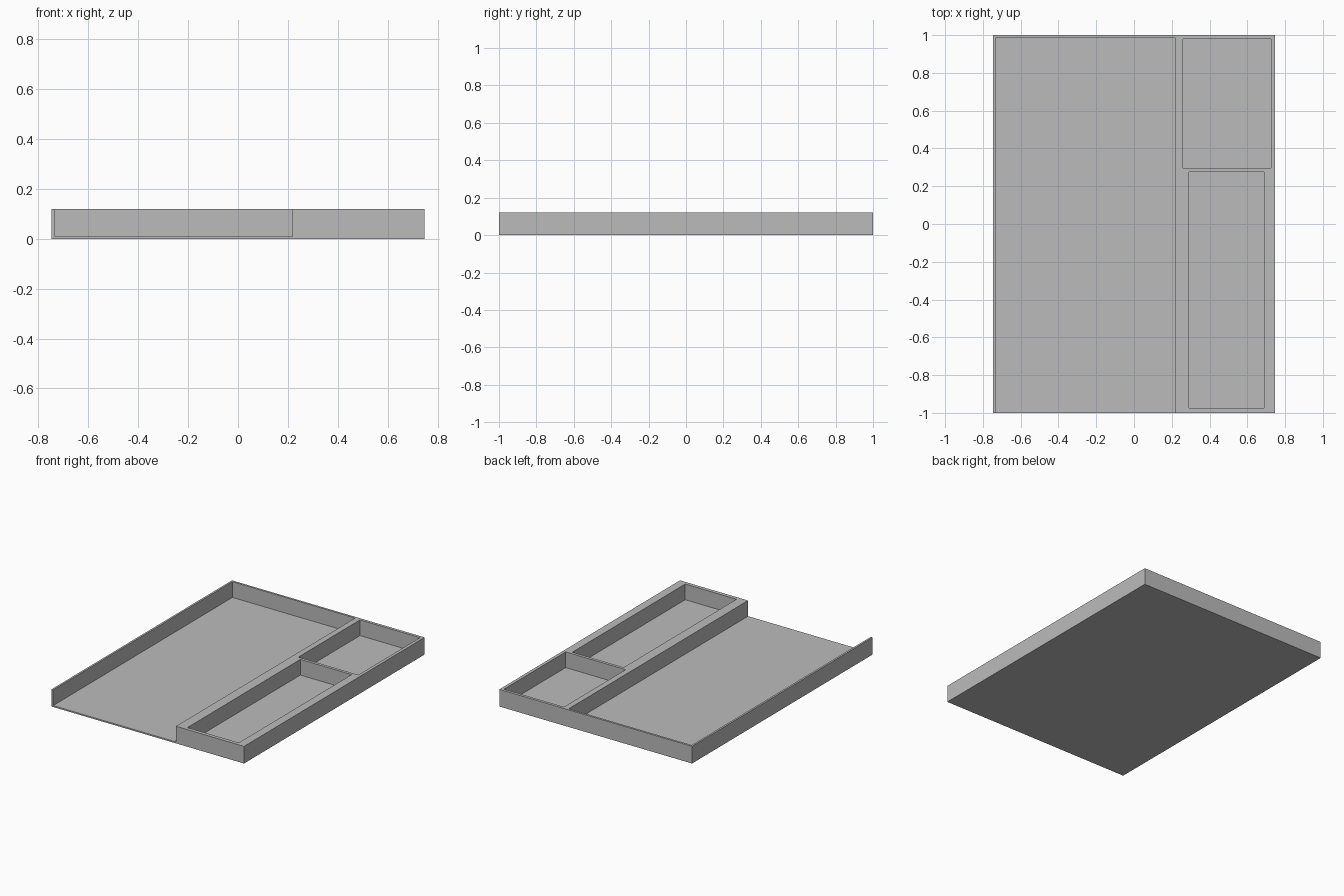
import bpy

cube = bpy.data.objects.get("Cube")
if cube:
    bpy.data.objects.remove(cube, do_unlink=True)

HEIGHT, FLOOR = 0.12, 0.01


def box(name, x0, x1, y0, y1, z0, z1):
    """Axis-aligned box between two corners."""
    bpy.ops.mesh.primitive_cube_add(size=1)
    ob = bpy.context.object
    ob.name = name
    centre = ((x0 + x1) / 2, (y0 + y1) / 2, (z0 + z1) / 2)
    size = (x1 - x0, y1 - y0, z1 - z0)
    for v in ob.data.vertices:
        v.co = [c + p * s for c, p, s in zip(centre, v.co, size)]
    return ob


# Plain grey material
grey = bpy.data.materials.new("plain_grey")
grey.use_nodes = True
colour = (0.5, 0.5, 0.5, 1)
grey.diffuse_color = colour
grey.node_tree.nodes["Principled BSDF"].inputs["Base Color"].default_value = colour

# Solid tray block
tray = box("organizer_tray", -0.747, 0.747, -1, 1, 0, HEIGHT)
tray.data.materials.append(grey)

# Compartments: x and y ranges; the main bay runs out through the front
compartments = {
    "main_bay": (-0.733, 0.219, -1.1, 0.985),
    "back_pocket": (0.26, 0.725, 0.297, 0.98),
    "front_pocket": (0.29, 0.688, -0.974, 0.276),
}
for name, extent in compartments.items():
    cutter = box(name + "_cutter", *extent, FLOOR, HEIGHT + 0.1)
    cutter.hide_render = True
    mod = tray.modifiers.new(name, 'BOOLEAN')
    mod.operation = 'DIFFERENCE'
    mod.solver = 'EXACT'
    mod.object = cutter
    bpy.context.view_layer.objects.active = tray
    bpy.ops.object.modifier_apply(modifier=mod.name)
    bpy.data.objects.remove(cutter, do_unlink=True)
